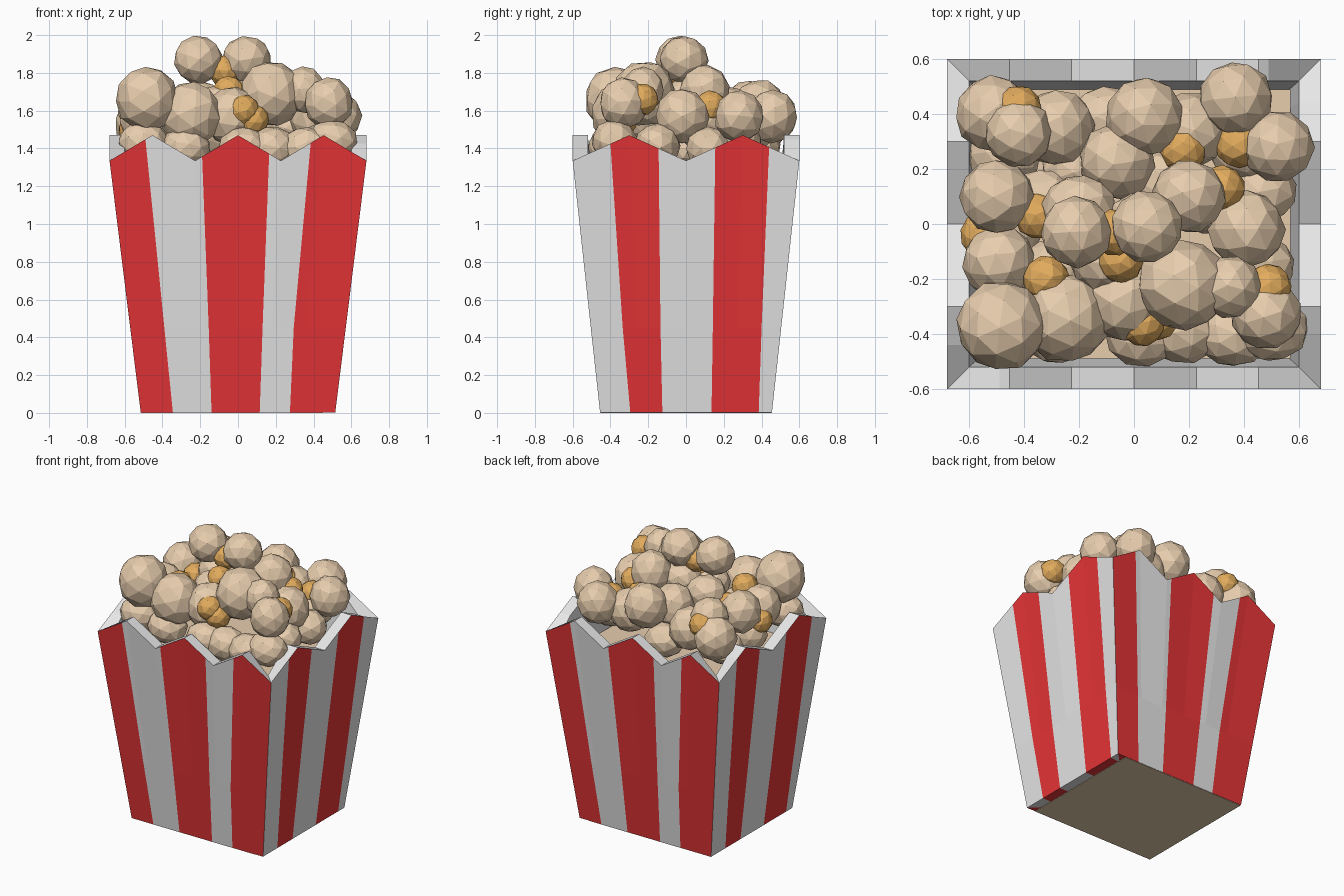
import bpy, bmesh, math, random
from mathutils import Vector, Matrix, Euler

if "Cube" in bpy.data.objects:
    bpy.data.objects.remove(bpy.data.objects["Cube"])

random.seed(4)


def mat(name, c):
    m = bpy.data.materials.new(name)
    m.diffuse_color = (*c, 1)
    m.use_nodes = True
    m.node_tree.nodes["Principled BSDF"].inputs["Base Color"].default_value = m.diffuse_color
    return m


WHITE = mat("white_card", (0.8, 0.8, 0.8))
RED = mat("red_stripe", (0.8, 0.035, 0.038))
TAN = mat("popped_corn", (0.8, 0.61, 0.42))
GOLD = mat("toasted_kernel", (0.76, 0.41, 0.11))


def make(name, bm, mats):
    me = bpy.data.meshes.new(name)
    bm.to_mesh(me)
    bm.free()
    for m in mats:
        me.materials.append(m)
    ob = bpy.data.objects.new(name, me)
    bpy.context.collection.objects.link(ob)
    return ob


def interp(x, table, k):
    for a, b in zip(table, table[1:]):
        if x <= b[0] + 1e-6:
            return a[k] + (b[k] - a[k]) * (x - a[0]) / (b[0] - a[0])
    return table[-1][k]


# --- striped carton walls: each facing -y, then turned into place ---
THICK, LOW, PEAK, MID = 0.08, 1.335, 1.47, 0.45
FLOOR = 0.003


def wall(name, half_t, half_b, dep_t, dep_b, stripes, peaks, first_red, turn):
    f = MID / LOW
    hm, dm = half_b + (half_t - half_b) * f, dep_b + (dep_t - dep_b) * f
    table = [(-half_t, -hm, -half_b)] + stripes + [(half_t, hm, half_b)]
    xs = [r[0] for r in table]
    xs += [-half_t + half_t * i / peaks for i in range(1, 2 * peaks)]
    xs.sort()
    bm = bmesh.new()
    cols = []
    for x in xs:
        t = (x + half_t) / (2 * half_t) * peaks
        z = LOW + (PEAK - LOW) * (1 - abs(2 * (t - math.floor(t + 1e-6)) - 1))
        z = max(z, LOW)
        xm, xb = interp(x, table, 1), interp(x, table, 2)
        it, ib = half_t - THICK, half_b - THICK
        pts = [(xb, -dep_b, FLOOR), (xm, -dm, MID), (x, -dep_t, z),
               (max(-it, min(it, x)), -dep_t + THICK, z),
               (max(-ib, min(ib, xb)), -dep_b + THICK, FLOOR)]
        cols.append([bm.verts.new(p) for p in pts])
    for i in range(len(xs) - 1):
        mid = (xs[i] + xs[i + 1]) / 2
        n = sum(mid > s[0] for s in stripes)
        red = (n % 2 == 0) == first_red
        a, b = cols[i], cols[i + 1]
        for k in range(5):
            j = (k + 1) % 5
            vs = []
            for v in (a[k], b[k], b[j], a[j]):
                if all((v.co - w.co).length > 1e-5 for w in vs):
                    vs.append(v)
            if len(vs) < 3:
                continue
            face = bm.faces.new(vs)
            face.material_index = 1 if red and k in (0, 1, 4) else 0
    bm.transform(Matrix.Rotation(math.radians(turn), 4, 'Z'))
    make(name, bm, [WHITE, RED])


# stripe edges: x at the rim, at the middle row, at the bottom
LONG = [(-0.49, -0.39, -0.345), (-0.19, -0.155, -0.14),
        (0.165, 0.13, 0.115), (0.385, 0.295, 0.275)]
SHORT = [(-0.40, -0.335, -0.295), (-0.145, -0.135, -0.125),
         (0.155, 0.142, 0.135), (0.44, 0.40, 0.385)]
for name, turn in (("carton_front", 0), ("carton_back", 180)):
    wall(name, 0.68, 0.515, 0.60, 0.455, LONG, 3, True, turn)
for name, turn in (("carton_right", 90), ("carton_left", 270)):
    wall(name, 0.60, 0.455, 0.68, 0.515, SHORT, 2, False, turn)


# --- carton base and the hidden fill under the popcorn ---
def plate(name, x0, x1, hy, z0, z1):
    bm = bmesh.new()
    bmesh.ops.create_cube(bm, size=1)
    for v in bm.verts:
        v.co = (x0 if v.co.x < 0 else x1, hy * 2 * v.co.y, z0 if v.co.z < 0 else z1)
    make(name, bm, [TAN])


plate("carton_base", -0.513, 0.45, 0.453, 0.0, 0.03)
plate("corn_fill", -0.57, 0.57, 0.49, 1.10, 1.18)


# --- popcorn: faceted lumpy balls ---
def blob(name, pos, r, m):
    bm = bmesh.new()
    bmesh.ops.create_icosphere(bm, subdivisions=2, radius=1)
    rot = Euler([random.uniform(0, 6.28) for _ in range(3)]).to_matrix()
    for v in bm.verts:
        p = rot @ v.co * random.uniform(0.98, 1.03)
        v.co = Vector(pos) + Vector((p.x * r[0], p.y * r[1], p.z * r[2]))
    make(name, bm, [m])


# upper pieces: x, y, z, radius
TOP = [(-0.48, -0.37, 1.66, .165), (-0.25, -0.34, 1.58, .165), (-0.03, -0.28, 1.57, .15),
       (0.18, -0.22, 1.69, .165), (0.35, -0.23, 1.71, .115), (0.48, -0.33, 1.64, .13),
       (-0.21, -0.03, 1.87, .13), (0.045, -0.01, 1.87, .13), (0.20, 0.10, 1.70, .135),
       (0.41, -0.02, 1.57, .14), (0.525, 0.28, 1.57, .13), (0.37, 0.455, 1.57, .135),
       (0.04, 0.39, 1.61, .145), (0.20, 0.34, 1.52, .14), (-0.06, 0.23, 1.58, .14),
       (-0.28, 0.35, 1.52, .14), (-0.42, 0.33, 1.63, .125), (-0.51, 0.40, 1.53, .14),
       (-0.50, 0.10, 1.60, .135), (-0.49, -0.14, 1.55, .135)]
for i, (x, y, z, r) in enumerate(TOP):
    blob("popcorn_%02d" % i, (x, y, z), (r, r, r * 0.98 if z > 1.8 else r * 1.06), TAN)

# lower pieces filling the mouth of the carton: x, y, z
LOWER = [(0.03, -0.40, 1.40), (0.36, -0.40, 1.40), (0.50, -0.38, 1.44), (-0.28, -0.39, 1.40),
         (-0.50, -0.38, 1.43), (0.18, -0.39, 1.40), (0.45, -0.15, 1.42), (0.46, 0.12, 1.40),
         (0.40, 0.28, 1.45), (-0.47, -0.02, 1.40), (-0.10, 0.38, 1.40), (-0.33, 0.08, 1.50),
         (-0.20, 0.06, 1.64), (0.03, 0.0, 1.66), (-0.10, -0.13, 1.62), (0.28, 0.08, 1.52),
         (0.1, 0.15, 1.5), (-0.2, 0.2, 1.45), (-0.47, 0.25, 1.40), (-0.3, -0.18, 1.5)]
for i, p in enumerate(LOWER):
    blob("lower_popcorn_%02d" % i, p, (.135, .12, .115), TAN)

# toasted kernels peeping out between the pieces
KERNELS = [(-0.07, -0.03, 1.81), (0.03, -0.36, 1.60), (-0.32, -0.20, 1.62), (-0.35, 0.03, 1.58),
           (0.18, 0.27, 1.60), (0.32, 0.13, 1.62), (0.38, 0.29, 1.55), (0.49, -0.23, 1.66),
           (-0.55, -0.04, 1.50), (-0.05, -0.13, 1.70), (-0.42, 0.42, 1.61), (0.08, -0.34, 1.55)]
for i, p in enumerate(KERNELS):
    blob("kernel_%02d" % i, p, (.085, .085, .085), GOLD)
